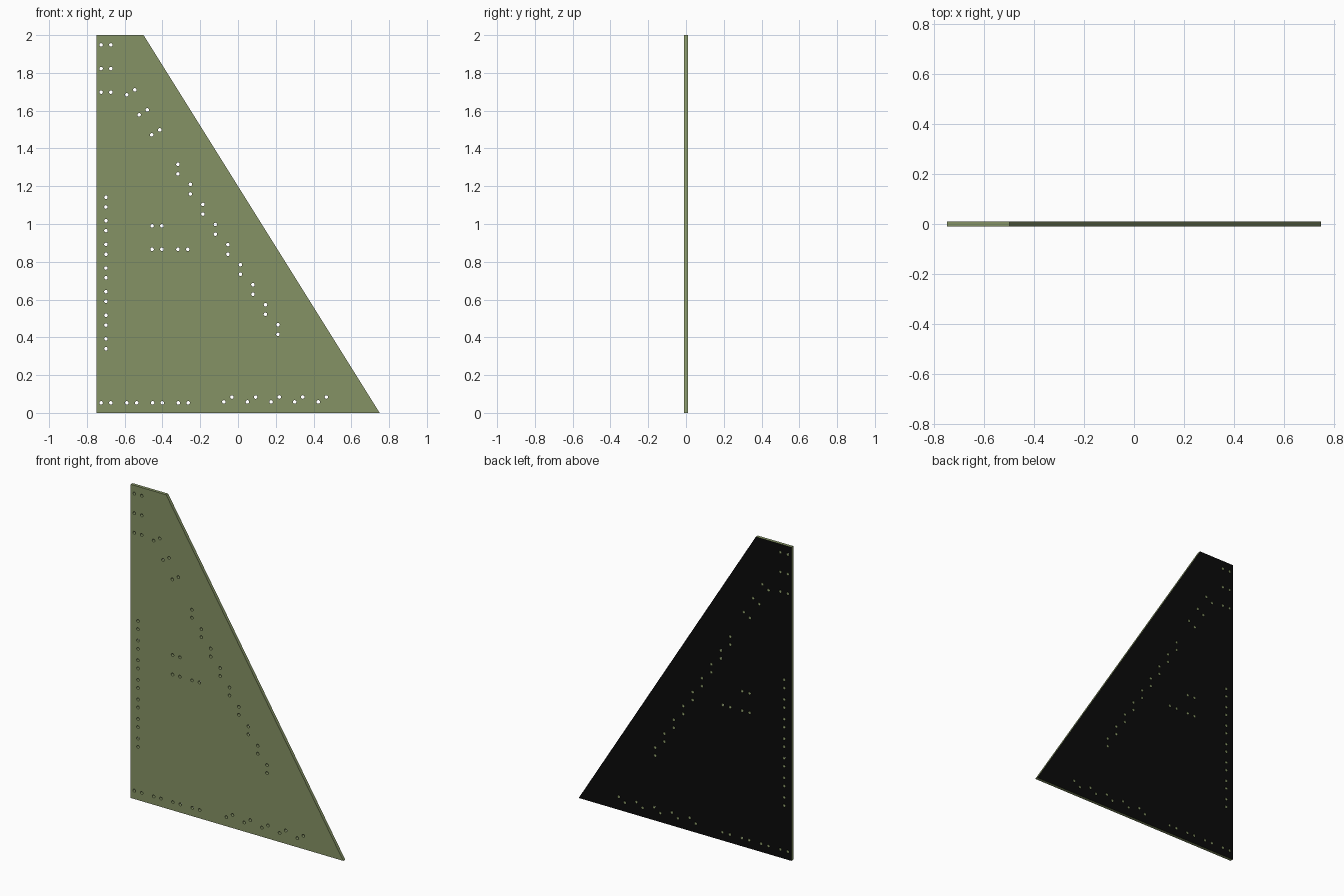
import bpy, bmesh, math
from mathutils import Matrix

if "Cube" in bpy.data.objects:
    bpy.data.objects.remove(bpy.data.objects["Cube"])

THICK, R, SIDES = 0.02, 0.0095, 16

def material(name, rgb):
    m = bpy.data.materials.new(name)
    m.diffuse_color = (*rgb, 1)
    m.use_nodes = True
    m.node_tree.nodes["Principled BSDF"].inputs["Base Color"].default_value = m.diffuse_color
    return m

olive = material("olive green", (0.235, 0.29, 0.13))
black = material("black backing", (0.003, 0.003, 0.003))

# hole positions (x, z)
holes = []
def row(pts, n=1, dx=0, dz=0):
    for i in range(n):
        holes.extend((x + i * dx, z + i * dz) for x, z in pts)

row([(-0.725, 1.948), (-0.673, 1.948)], 3, 0, -0.125)          # top corner
row([(-0.589, 1.684), (-0.546, 1.710)], 3, 0.066, -0.106)      # upper slope
row([(-0.318, 1.316), (-0.318, 1.265)], 9, 0.0662, -0.1062)    # long slope
row([(-0.699, 1.142), (-0.699, 1.090)], 7, 0, -0.125)          # left column
row([(-0.455, 0.990), (-0.403, 0.990)])                        # middle
row([(-0.455, 0.866), (-0.403, 0.866)], 2, 0.137, 0)
row([(-0.725, 0.053), (-0.673, 0.053)], 4, 0.1363, 0)          # bottom left
row([(-0.075, 0.058), (-0.032, 0.084)], 5, 0.125, 0)           # bottom right

# flat outline with holes, filled and extruded
cu = bpy.data.curves.new("panel_outline", 'CURVE')
cu.dimensions = '2D'
cu.fill_mode = 'BOTH'
cu.extrude = THICK / 2

def loop(pts):
    s = cu.splines.new('POLY')
    s.points.add(len(pts) - 1)
    for p, (x, y) in zip(s.points, pts):
        p.co = (x, y, 0, 1)
    s.use_cyclic_u = True

loop([(-0.75, 0), (0.75, 0), (-0.5, 2), (-0.75, 2)])
for x, z in holes:
    loop([(x + R * math.cos(2 * math.pi * k / SIDES),
           z + R * math.sin(2 * math.pi * k / SIDES)) for k in range(SIDES)])

tmp = bpy.data.objects.new("outline_helper", cu)
bpy.context.collection.objects.link(tmp)
bpy.context.view_layer.update()
dg = bpy.context.evaluated_depsgraph_get()
mesh = bpy.data.meshes.new_from_object(tmp.evaluated_get(dg))
bpy.data.objects.remove(tmp)

# stand it up, weld, and paint the back face black
mesh.transform(Matrix.Rotation(math.pi / 2, 4, 'X'))
mesh.materials.clear()
mesh.materials.append(olive)
mesh.materials.append(black)
bm = bmesh.new()
bm.from_mesh(mesh)
bmesh.ops.remove_doubles(bm, verts=bm.verts, dist=1e-5)
bmesh.ops.recalc_face_normals(bm, faces=bm.faces)
for f in bm.faces:
    f.smooth = False
    f.material_index = 1 if f.normal.y > 0.9 and f.calc_center_median().y > THICK * 0.4 else 0
bm.to_mesh(mesh)
bm.free()

panel = bpy.data.objects.new("perforated_panel", mesh)
bpy.context.collection.objects.link(panel)
